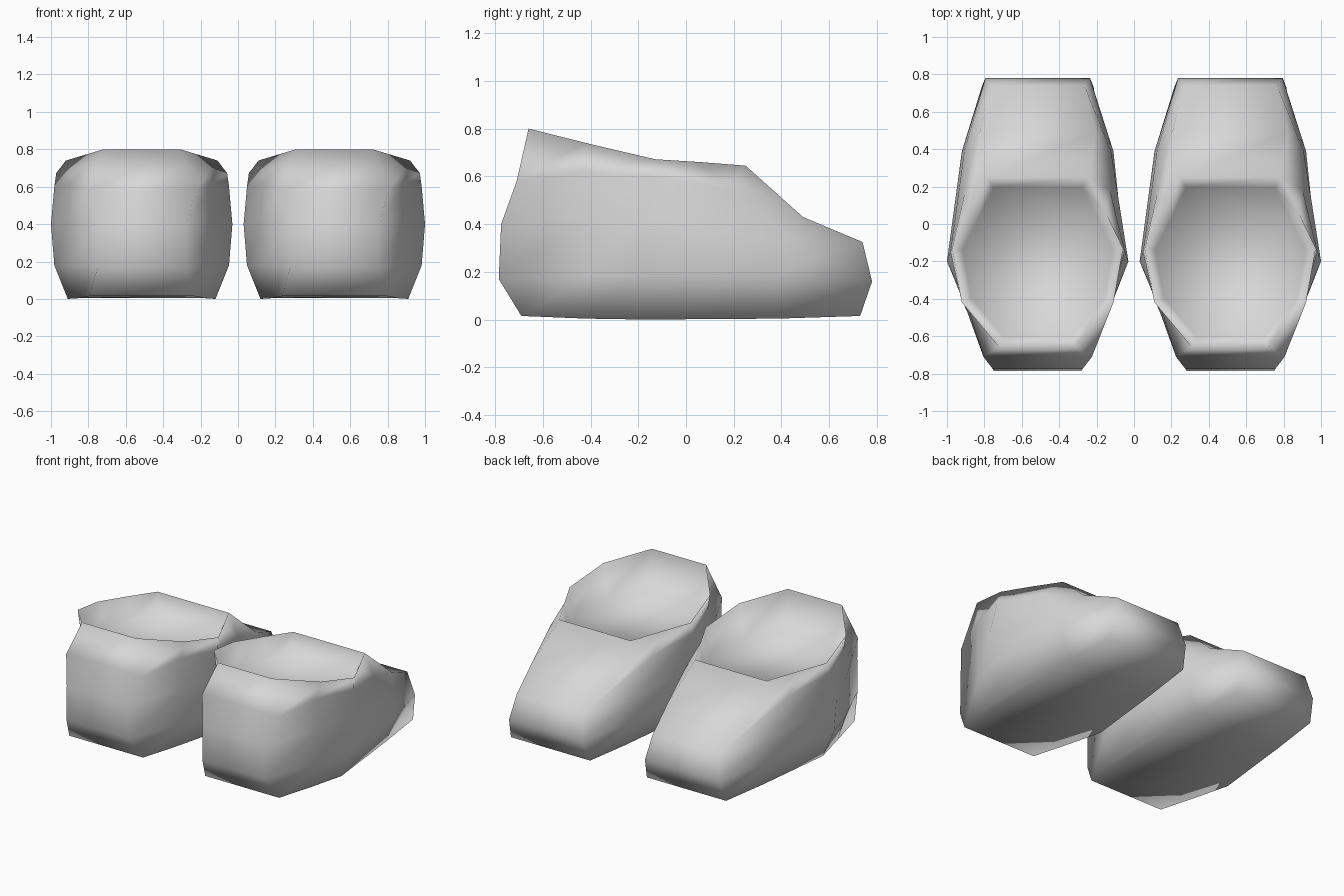
import bpy
import bmesh

cube = bpy.data.objects.get("Cube")
if cube:
    bpy.data.objects.remove(cube, do_unlink=True)

grey = bpy.data.materials.new("plain light grey")
grey.use_nodes = True
colour = (0.68, 0.68, 0.68, 1)
grey.diffuse_color = colour
grey.node_tree.nodes["Principled BSDF"].inputs["Base Color"].default_value = colour

# Half rings from heel corner to toe corner: (half width, y, z)
SOLE = [(.28, -.69, .015), (.34, -.42, .004), (.395, -.18, 0), (.335, .39, .004), (.30, .73, .015)]
LOWER = [(.235, -.785, .17), (.395, -.43, .18), (.467, -.2, .18), (.405, .39, .19), (.28, .78, .16)]
MIDDLE = [(.24, -.775, .40), (.395, -.42, .42), (.485, -.2, .40), (.392, .39, .33), (.25, .74, .325)]
UPPER = [(.29, -.71, .58), (.378, -.43, .62), (.467, -.15, .60), (.387, .18, .545), (.31, .49, .43)]
RIM = [(.205, -.66, .80), (.405, -.42, .74), (.457, -.13, .672), (.365, .06, .66), (.27, .25, .645)]


def inset(ring, scale, height):
    """Shrink a ring around the middle of the opening and drop it."""
    return [(x * scale, -.2 + (y + .2) * scale, height) for x, y, z in ring]


INSOLE = inset(RIM, .88, .53)


def make_shoe(name, centre):
    bm = bmesh.new()
    loops = []
    for half in (SOLE, LOWER, MIDDLE, UPPER, RIM, INSOLE):
        ring = half + [(-x, y, z) for x, y, z in reversed(half)]
        loops.append([bm.verts.new((x + centre, y, z)) for x, y, z in ring])
    # Outer wall, opening wall, then the sole and insole
    for a, b in zip(loops, loops[1:]):
        for i in range(len(a)):
            j = (i + 1) % len(a)
            bm.faces.new((a[i], a[j], b[j], b[i]))
    bm.faces.new(list(reversed(loops[0])))
    bm.faces.new(loops[-1])
    bmesh.ops.recalc_face_normals(bm, faces=bm.faces[:])
    for face in bm.faces:
        face.smooth = True
    mesh = bpy.data.meshes.new(name)
    bm.to_mesh(mesh)
    bm.free()
    mesh.materials.append(grey)
    bpy.context.collection.objects.link(bpy.data.objects.new(name, mesh))


make_shoe("left_shoe", .515)
make_shoe("right_shoe", -.515)
